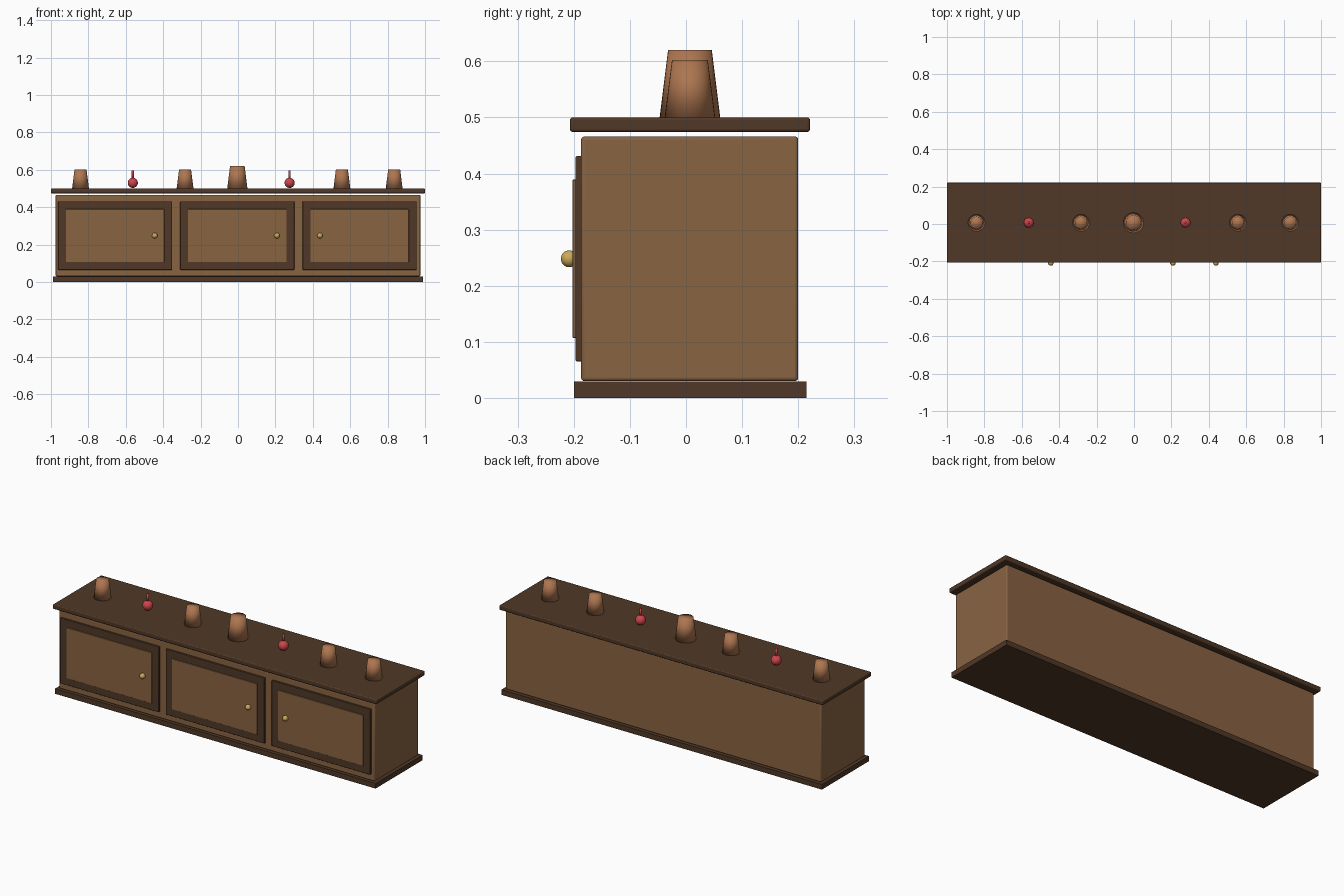
import bpy

cube = bpy.data.objects.get("Cube")
if cube:
    bpy.data.objects.remove(cube, do_unlink=True)


def material(name, rgb):
    mat = bpy.data.materials.new(name)
    mat.use_nodes = True
    color = (*rgb, 1)
    mat.diffuse_color = color
    mat.node_tree.nodes["Principled BSDF"].inputs["Base Color"].default_value = color
    return mat


wood = material("brown wood", (0.25, 0.125, 0.055))
dark = material("dark wood", (0.08, 0.04, 0.02))
clay = material("clay", (0.42, 0.18, 0.08))
brass = material("brass", (0.6, 0.4, 0.1))
red = material("red", (0.62, 0.06, 0.07))


def finish(name, mat):
    obj = bpy.context.object
    obj.name = name
    obj.data.materials.append(mat)
    return obj


def box(name, x, y, z, mat, bevel=0.0):
    """Box from (min, max) ranges, with optional rounded edges."""
    ranges = (x, y, z)
    bpy.ops.mesh.primitive_cube_add(size=1, location=[(a + b) / 2 for a, b in ranges])
    obj = finish(name, mat)
    obj.scale = [b - a for a, b in ranges]
    bpy.ops.object.transform_apply(location=False, rotation=False, scale=True)
    if bevel:
        mod = obj.modifiers.new("Bevel", "BEVEL")
        mod.width = bevel
        mod.segments = 3
        bpy.ops.object.shade_smooth_by_angle()


def ball(name, location, radius, mat):
    bpy.ops.mesh.primitive_uv_sphere_add(segments=24, ring_count=16, radius=radius, location=location)
    finish(name, mat)
    bpy.ops.object.shade_smooth()


def cone(name, x, y, z, height, r1, r2, mat):
    bpy.ops.mesh.primitive_cone_add(vertices=32, radius1=r1, radius2=r2, depth=height,
                                    location=(x, y, z + height / 2))
    finish(name, mat)
    bpy.ops.object.shade_smooth()


# Carcass, plinth and counter top
box("plinth", (-0.99, 0.99), (-0.2, 0.215), (0, 0.029), dark)
box("body", (-0.975, 0.975), (-0.187, 0.2), (0.03, 0.466), wood, 0.006)
box("counter_top", (-1, 1), (-0.207, 0.221), (0.474, 0.5), dark, 0.005)

# Doors with raised panels and round knobs
for side, x, knob_x in (("right", -0.657, -0.445), ("middle", -0.004, 0.208), ("left", 0.65, 0.438)):
    box(side + "_door", (x - 0.305, x + 0.305), (-0.197, -0.18), (0.065, 0.431), dark, 0.003)
    box(side + "_panel", (x - 0.263, x + 0.263), (-0.202, -0.19), (0.107, 0.389), wood, 0.001)
    ball(side + "_knob", (knob_x, -0.208, 0.248), 0.015, brass)

# Row of upturned cups and red stemmed balls on the counter
y = 0.007
for i in range(7):
    x = -0.842 + i * 0.2795
    if i in (1, 4):
        ball("red_ball", (x, y, 0.53), 0.027, red)
        cone("red_stem", x, y, 0.55, 0.045, 0.006, 0.006, red)
    elif i == 3:
        cone("large_cup", x, y, 0.5, 0.12, 0.054, 0.039, clay)
    else:
        cone("small_cup", x, y, 0.5, 0.102, 0.045, 0.032, clay)
